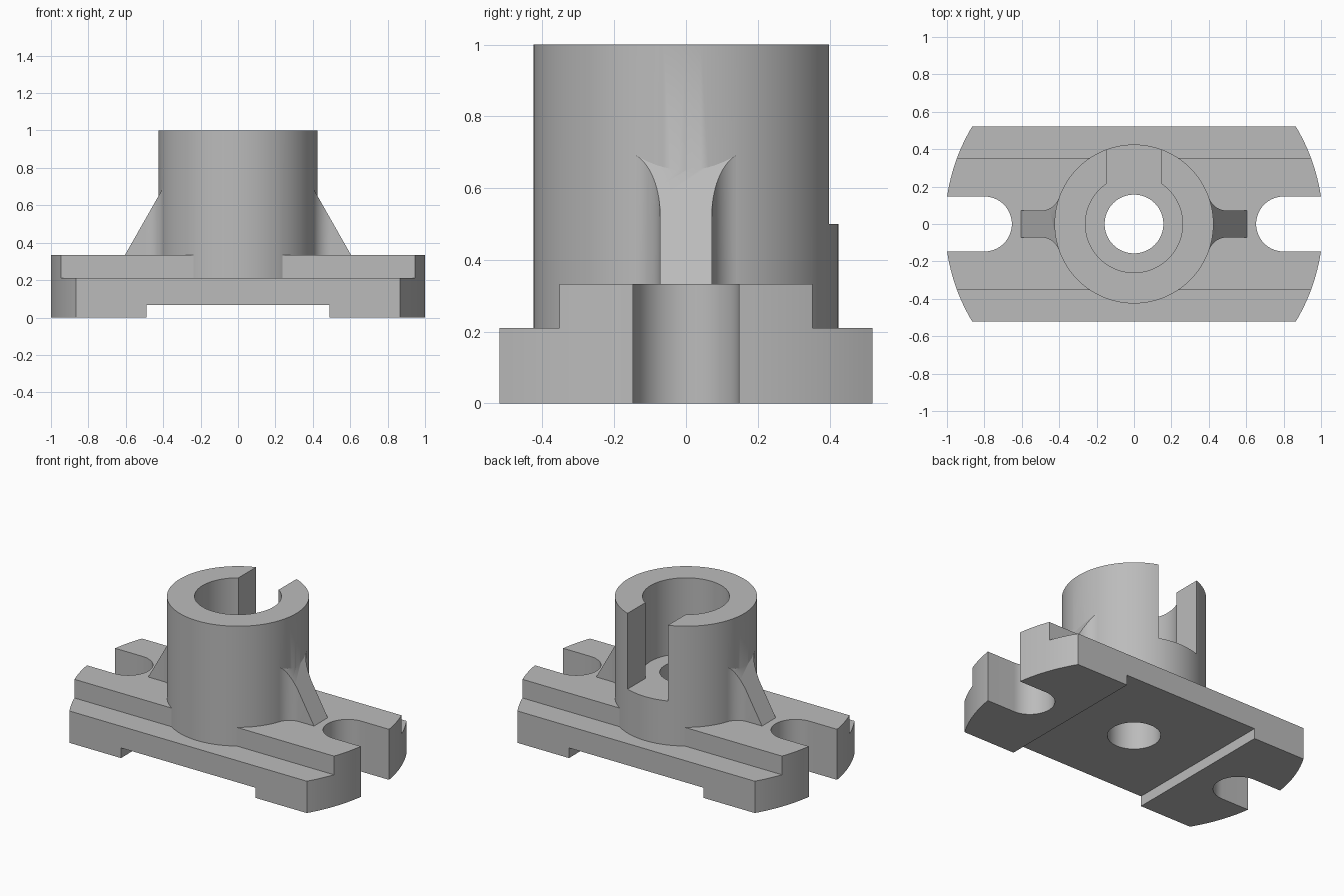
import bpy, bmesh
from math import sin, cos, asin, atan2, hypot, pi, tau

if "Cube" in bpy.data.objects:
    bpy.data.objects.remove(bpy.data.objects["Cube"])

grey = bpy.data.materials.new("plain grey")
grey.use_nodes = True
grey.diffuse_color = (0.5, 0.5, 0.5, 1)
grey.node_tree.nodes["Principled BSDF"].inputs["Base Color"].default_value = (0.5, 0.5, 0.5, 1)

# Main sizes
END_R, HALF_W, RAIL_W = 1.01, 0.52, 0.352
STEP_Z, PLATE_Z, FLOOR_Z, TOP_Z = 0.21, 0.333, 0.5, 1.0
HUB_R, BORE_R, HOLE_R = 0.425, 0.26, 0.157
SLOT_W, SLOT_X = 0.147, 0.8


def arc(cx, cy, r, a0, a1, n):
    return [(cx + r * cos(a0 + (a1 - a0) * i / n), cy + r * sin(a0 + (a1 - a0) * i / n))
            for i in range(n + 1)]


def prism(name, outline, z0, z1):
    """Extrude a plan outline from z0 to z1."""
    bm = bmesh.new()
    face = bm.faces.new([bm.verts.new((x, y, z0)) for x, y in outline])
    up = bmesh.ops.extrude_face_region(bm, geom=[face])
    bmesh.ops.translate(bm, vec=(0, 0, z1 - z0),
                        verts=[g for g in up["geom"] if isinstance(g, bmesh.types.BMVert)])
    bmesh.ops.recalc_face_normals(bm, faces=bm.faces)
    mesh = bpy.data.meshes.new(name)
    bm.to_mesh(mesh)
    bm.free()
    mesh.materials.append(grey)
    obj = bpy.data.objects.new(name, mesh)
    bpy.context.collection.objects.link(obj)
    return obj


def box(name, x0, x1, y0, y1, z0, z1):
    return prism(name, [(x0, y0), (x1, y0), (x1, y1), (x0, y1)], z0, z1)


def disc(name, r, z0, z1):
    return prism(name, arc(0, 0, r, 0, tau, 128)[:-1], z0, z1)


def combine(target, tool, operation):
    """Apply a boolean and remove the tool."""
    tool.hide_render = True
    mod = target.modifiers.new(operation, "BOOLEAN")
    mod.operation, mod.solver, mod.object = operation, "EXACT", tool
    bpy.context.view_layer.objects.active = target
    bpy.ops.object.modifier_apply(modifier=mod.name)
    bpy.data.objects.remove(tool)


# Base plate: rounded ends with an open bolt slot in each
outer, inner = asin(HALF_W / END_R), asin(SLOT_W / END_R)
half = (arc(0, 0, END_R, -outer, -inner, 12)
        + arc(SLOT_X, 0, SLOT_W, -pi / 2, -3 * pi / 2, 32)
        + arc(0, 0, END_R, inner, outer, 12))
body = prism("bracket_body", half + [(-x, -y) for x, y in half], 0, PLATE_Z)

# Stepped long sides and the channel underneath
for s in (-1, 1):
    y0, y1 = sorted((s * RAIL_W, s))
    combine(body, box("step_cutter", -2, 2, y0, y1, STEP_Z, 1), "DIFFERENCE")
combine(body, box("channel_cutter", -0.49, 0.49, -1, 1, -1, 0.067), "DIFFERENCE")

# Hub
combine(body, disc("hub", HUB_R, 0.12, TOP_Z), "UNION")

# Sloped ribs, filleted into the hub
RIB_W, FILLET, RIB_X, RIB_TOP = 0.072, 0.1, 0.605, 0.65
cy = RIB_W + FILLET
cx = ((HUB_R + FILLET) ** 2 - cy ** 2) ** 0.5
flare = arc(cx, cy, FILLET, -pi / 2, atan2(cy, cx) - pi, 14)
tip_y = flare[-1][1]
side = [(RIB_X + 0.01, RIB_W)] + flare + [(0.33, tip_y)]
slope = (RIB_TOP - PLATE_Z) / (RIB_X - HUB_R)
for s in (-1, 1):
    rib = prism("rib", [(s * x, y) for x, y in side]
                + [(s * x, -y) for x, y in reversed(side)], 0.25, 0.9)
    bm = bmesh.new()
    bm.from_mesh(rib.data)
    cut = bmesh.ops.bisect_plane(bm, geom=bm.verts[:] + bm.edges[:] + bm.faces[:],
                                 plane_co=(s * RIB_X, 0, PLATE_Z),
                                 plane_no=(s * slope, 0, 1), clear_outer=True)
    rim = [e for e in cut["geom_cut"] if isinstance(e, bmesh.types.BMEdge)]
    bmesh.ops.holes_fill(bm, edges=rim, sides=0)
    bmesh.ops.recalc_face_normals(bm, faces=bm.faces)
    bm.to_mesh(rib.data)
    bm.free()
    combine(body, rib, "UNION")

# Wide bore with a keyway open to the back, then the through hole
key = atan2((BORE_R ** 2 - SLOT_W ** 2) ** 0.5, SLOT_W)
bore = arc(0, 0, BORE_R, pi - key, tau + key, 96) + [(SLOT_W, 0.7), (-SLOT_W, 0.7)]
combine(body, prism("bore_cutter", bore, FLOOR_Z, 1.2), "DIFFERENCE")
combine(body, disc("hole_cutter", HOLE_R, -0.2, 0.8), "DIFFERENCE")

# Smooth curved walls, sharp edges elsewhere
bpy.ops.object.select_all(action="DESELECT")
body.select_set(True)
bpy.context.view_layer.objects.active = body
bpy.ops.object.shade_smooth_by_angle(angle=pi / 6)
